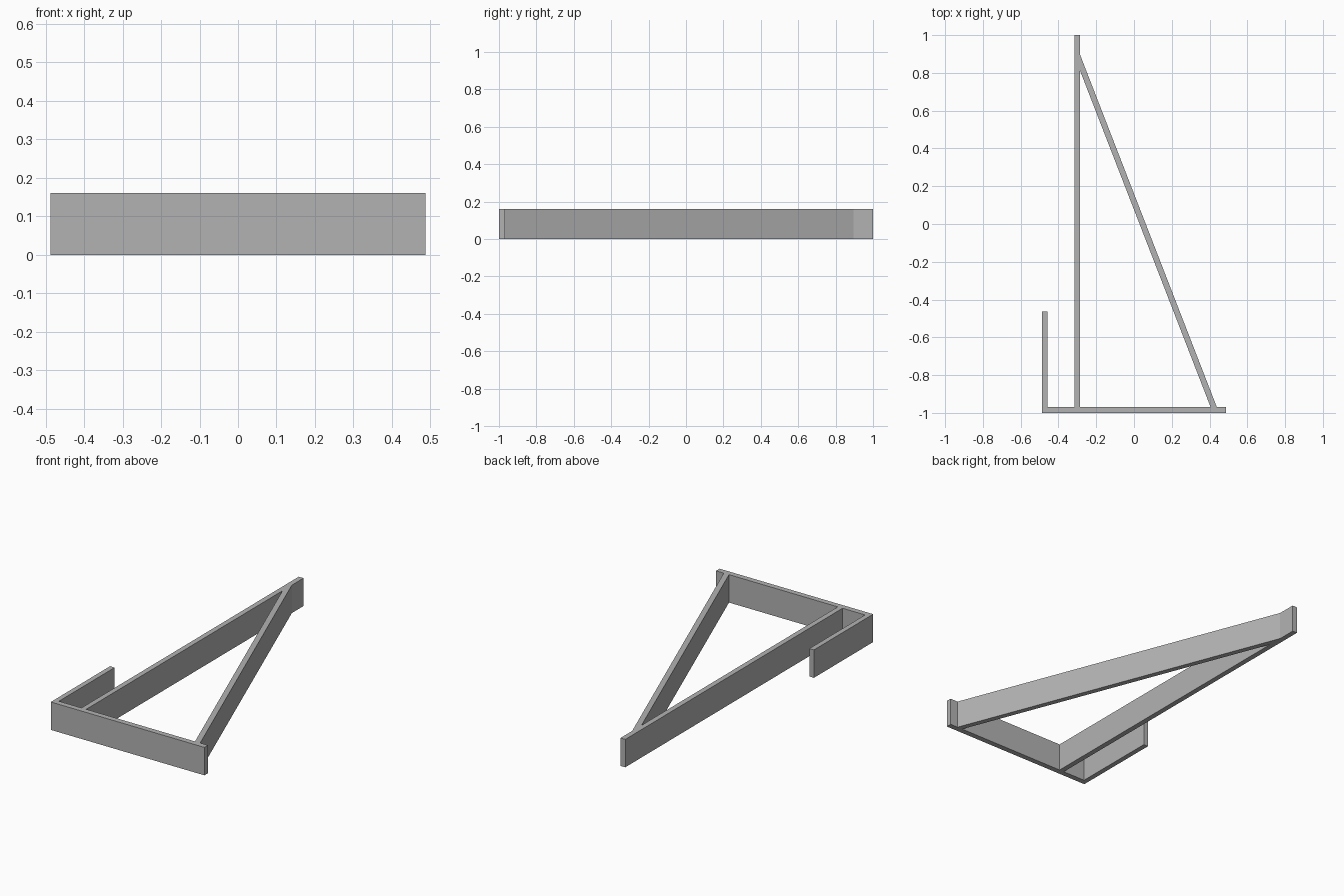
import bpy
import bmesh

cube = bpy.data.objects.get("Cube")
if cube:
    bpy.data.objects.remove(cube, do_unlink=True)

HEIGHT = 0.16
FRONT, INNER, BACK = -1.0, -0.968, 1.0      # front board faces and rear end
POST_L, POST_R = -0.315, -0.285             # long rail faces

grey = bpy.data.materials.new("plain_grey")
grey.use_nodes = True
grey.diffuse_color = (0.45, 0.45, 0.45, 1)
grey.node_tree.nodes["Principled BSDF"].inputs["Base Color"].default_value = grey.diffuse_color


def board(name, outline):
    """Extrude a plan outline up to the common board height."""
    bm = bmesh.new()
    base = bm.faces.new([bm.verts.new((x, y, 0)) for x, y in outline])
    top = bmesh.ops.extrude_face_region(bm, geom=[base])["geom"]
    verts = [v for v in top if isinstance(v, bmesh.types.BMVert)]
    bmesh.ops.translate(bm, verts=verts, vec=(0, 0, HEIGHT))
    # Make sure the underside is closed
    bottom = [e for e in bm.edges if e.is_boundary]
    if bottom:
        bmesh.ops.holes_fill(bm, edges=bottom)
    bmesh.ops.recalc_face_normals(bm, faces=bm.faces)
    mesh = bpy.data.meshes.new(name)
    bm.to_mesh(mesh)
    bm.free()
    mesh.materials.append(grey)
    obj = bpy.data.objects.new(name, mesh)
    bpy.context.collection.objects.link(obj)
    return obj


def straight_board(name, x0, x1, y0, y1):
    return board(name, [(x0, y0), (x1, y0), (x1, y1), (x0, y1)])


# Front cross board, long rail and short side return
straight_board("front_board", -0.487, 0.487, FRONT, INNER)
straight_board("long_rail", POST_L, POST_R, INNER, BACK)
straight_board("short_return", -0.487, -0.458, INNER, -0.463)

# Diagonal brace, mitred against the front board and the rail
board("diagonal_brace", [(0.405, INNER), (0.438, INNER),
                         (POST_R, 0.895), (POST_R, 0.81)])
